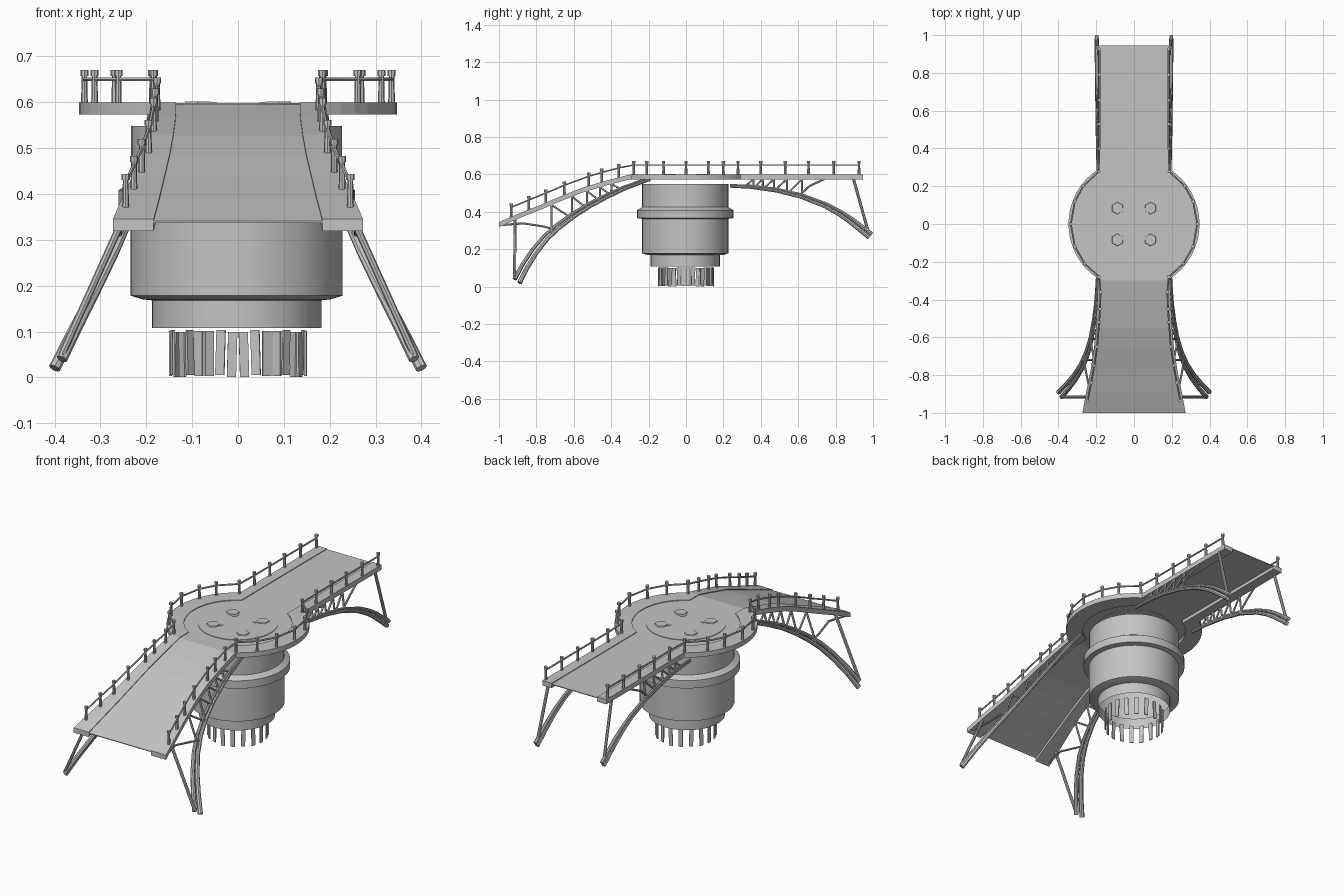
import bpy, bmesh, math
from mathutils import Vector, Matrix

if "Cube" in bpy.data.objects:
    bpy.data.objects.remove(bpy.data.objects["Cube"])

grey = bpy.data.materials.new("plain grey")
grey.use_nodes = True
COLOUR = (0.55, 0.55, 0.55, 1)
grey.diffuse_color = COLOUR
grey.node_tree.nodes["Principled BSDF"].inputs["Base Color"].default_value = COLOUR


def finish(name, bm, smooth=False, normals=True):
    if normals:
        bmesh.ops.recalc_face_normals(bm, faces=bm.faces)
    me = bpy.data.meshes.new(name)
    bm.to_mesh(me)
    bm.free()
    ob = bpy.data.objects.new(name, me)
    bpy.context.collection.objects.link(ob)
    me.materials.append(grey)
    if smooth:
        bpy.ops.object.select_all(action='DESELECT')
        ob.select_set(True)
        bpy.context.view_layer.objects.active = ob
        bpy.ops.object.shade_smooth_by_angle(angle=math.radians(35))
    return ob


def cylinder(bm, a, b, r1, r2=None, sides=8):
    a, b = Vector(a), Vector(b)
    d = b - a
    m = Matrix.Translation((a + b) / 2) @ d.to_track_quat('Z', 'Y').to_matrix().to_4x4()
    bmesh.ops.create_cone(bm, cap_ends=True, segments=sides, radius1=r1,
                          radius2=r1 if r2 is None else r2, depth=d.length, matrix=m)


def tube(bm, pts, r1, r2=None, sides=8):
    """One continuous tube through the points, tapering from r1 to r2."""
    pts = [Vector(p) for p in pts]
    r2 = r1 if r2 is None else r2
    rings = []
    for i, p in enumerate(pts):
        d = (pts[min(i + 1, len(pts) - 1)] - pts[max(i - 1, 0)]).normalized()
        u = d.cross(Vector((0, 0, 1))).normalized()
        v = u.cross(d)
        r = r1 + (r2 - r1) * i / (len(pts) - 1)
        rings.append([bm.verts.new(p + r * (u * math.cos(t) + v * math.sin(t)))
                      for t in (k * math.tau / sides for k in range(sides))])
    for A, B in zip(rings, rings[1:]):
        for k in range(sides):
            n = (k + 1) % sides
            bm.faces.new((A[k], A[n], B[n], B[k]))
    bm.faces.new(rings[0])
    bm.faces.new(rings[-1])


def interp(table, y, col):
    for a, b in zip(table, table[1:]):
        if y <= b[0]:
            break
    return a[col] + (b[col] - a[col]) * (y - a[0]) / (b[0] - a[0])


# Deck stations: y, inner half width, outer half width, height
TOP, R_IN, R_OUT = 0.599, 0.262, 0.347
ramp = [(-1, .184, .273, .345), (-.885, .171, .252, .394), (-.77, .16, .229, .44),
        (-.66, .149, .212, .487), (-.55, .141, .202, .53), (-.42, .136, .195, .568),
        (-.3, .135, .19, TOP)]
flat = [(.3, .135, .19, TOP), (.945, .135, .19, TOP)]
stations = [((i, y), (o, y), z) for y, i, o, z in ramp]
a_in, a_out = math.acos(.135 / R_IN), math.acos(.19 / R_OUT)
for k in range(17):
    t = k / 8 - 1
    stations.append(((R_IN * math.cos(a_in * t), R_IN * math.sin(a_in * t)),
                     (R_OUT * math.cos(a_out * t), R_OUT * math.sin(a_out * t)), TOP))
stations += [((i, y), (o, y), z) for y, i, o, z in flat]

# Raised side walkways
for side, s in (("left", 1), ("right", -1)):
    bm = bmesh.new()
    loops = []
    for (xi, yi), (xo, yo), z in stations:
        loops.append([bm.verts.new(p) for p in (
            (s * xi, yi, z), (s * xo, yo, z), (s * xo, yo, z - .026), (s * xi, yi, z - .026))])
    for A, B in zip(loops, loops[1:]):
        for k in range(4):
            bm.faces.new((A[k], A[k - 1], B[k - 1], B[k]))
    bm.faces.new(loops[0])
    bm.faces.new(loops[-1])
    finish(side + "_walkway", bm)

# Thin roadway between the walkways
bm = bmesh.new()
rows = [[bm.verts.new((s * xi, yi, z - .004 - h)) for s, h in ((-1, 0), (1, 0), (1, .004), (-1, .004))]
        for (xi, yi), _, z in stations]
for A, B in zip(rows, rows[1:]):
    for k in range(4):
        bm.faces.new((A[k], A[k - 1], B[k - 1], B[k]))
bm.faces.new(rows[0])
bm.faces.new(rows[-1])
finish("roadway", bm)

# Round cover and four lobed hatches
bm = bmesh.new()
cylinder(bm, (0, 0, .59), (0, 0, .598), .195, sides=48)
finish("centre_cover", bm)
bm = bmesh.new()
for sx in (-1, 1):
    for sy in (-1, 1):
        cylinder(bm, (sx * .088, sy * .084, .596), (sx * .088, sy * .084, .602), .034, .031, 6)
        cylinder(bm, (sx * .067, sy * .067, .596), (sx * .067, sy * .067, .6), .021, sides=12)
finish("hatches", bm)

# Drum below the platform: closed on top, open at the bottom
bm = bmesh.new()
profile = [(.23, .548), (.23, .425), (.258, .408), (.258, .366), (.231, .362), (.231, .178),
           (.205, .17), (.185, .168), (.185, .108)]
verts = [bm.verts.new((0, 0, .548))] + [bm.verts.new((r, 0, z)) for r, z in profile]
edges = [bm.edges.new(p) for p in zip(verts, verts[1:])]
bmesh.ops.spin(bm, geom=verts + edges, cent=(0, 0, 0), axis=(0, 0, 1),
               angle=math.tau, steps=48, use_duplicate=False)
bmesh.ops.remove_doubles(bm, verts=bm.verts, dist=.0005)
finish("drum", bm, True).location = (-.003, -.004, 0)

# Hanging strips under the drum
bm = bmesh.new()
for k in range(18):
    m = (Matrix.Rotation((k + .25) * math.tau / 18, 4, 'Z')
         @ Matrix.Translation((0, -.148, .05 + .002 * (k % 3)))
         @ Matrix.Rotation(.03 * (k % 3 - 1), 4, 'Y')
         @ Matrix.Diagonal((.02, .005, .098, 1)))
    bmesh.ops.create_cube(bm, size=1, matrix=m)
finish("hanging_strips", bm)


# Railings
def post_base(y):
    if y < -.3:
        return interp(ramp, y, 2) - .016, interp(ramp, y, 3)
    if y > .28:
        return .183, TOP
    return math.sqrt(.335 ** 2 - y * y), TOP


post_ys = [-.935, -.84, -.75, -.65, -.52, -.45, -.36, -.28, -.21, -.12, 0,
           .12, .2, .278, .4, .53, .655, .79, .925]
for side, s in (("left", 1), ("right", -1)):
    bm = bmesh.new()
    line = []
    for y in post_ys:
        x, z = post_base(y)
        z -= .002
        cylinder(bm, (s * x, y, z), (s * x, y, z + .062), .0075, .006)
        cylinder(bm, (s * x, y, z + .06), (s * x, y, z + .073), .009)
        line.append((s * x, y, z + .053))
    tube(bm, line, .0045, sides=6)
    finish(side + "_railing", bm, True)

# Support arches: y, x, z
front_arch = [(-.89, .4, .02), (-.85, .36, .1), (-.8, .318, .18), (-.74, .28, .255),
              (-.675, .252, .315), (-.6, .23, .372), (-.51, .214, .43), (-.42, .203, .477),
              (-.33, .197, .52), (-.19, .19, .573)]
back_arch = [(.235, .19, .535), (.34, .193, .53), (.475, .195, .512), (.61, .196, .48),
             (.743, .197, .428), (.82, .197, .385), (.877, .197, .345), (.98, .197, .262)]


def deck_under(y):
    x = interp(ramp, y, 2) - .012 if y < -.3 else .183
    z = interp(ramp, y, 3) if y < -.3 else TOP
    return Vector((x, y, z - .024))


def arch_at(table, y):
    return Vector((interp(table, y, 1), y, interp(table, y, 2)))


def webbing(table, ys):
    """Zigzag of struts between arch and deck."""
    for a, b in zip(ys, ys[1:]):
        yield arch_at(table, a), deck_under(a)
        yield deck_under(a), arch_at(table, b)


for side, s in (("left", 1), ("right", -1)):
    flip = lambda p: (s * p[0], p[1], p[2])
    # Front arch of twin tubes
    bm = bmesh.new()
    pts = [(x, y, z) for y, x, z in front_arch]
    inner = [(x - .016 * (1 - k / 9), y - .026 * (1 - k / 9), z + .02 - .008 * k / 9)
             for k, (x, y, z) in enumerate(pts)]
    tube(bm, [flip(p) for p in pts], .013, .007)
    tube(bm, [flip(p) for p in inner], .012, .006)
    # Upright, curved brace and webbing
    foot, head = inner[0], deck_under(-.915)
    tube(bm, [flip((foot[0], foot[1], foot[2] + .01)), flip(head)], .008)
    joint = arch_at(front_arch, -.69)
    brace = [deck_under(-.98), deck_under(-.87) - Vector((0, 0, .038)),
             joint + Vector((.0, -.07, .02)), joint]
    tube(bm, [flip(p) for p in brace], .0055)
    for p, q in webbing(front_arch, [-.72, -.61, -.53, -.46, -.4, -.34]):
        tube(bm, [flip(p), flip(q + Vector((.001, .001, 0)))], .0055, sides=6)
    finish(side + "_front_arch", bm, True)

    # Back arch of twin tubes
    bm = bmesh.new()
    pts = [(x, y, z) for y, x, z in back_arch]
    tube(bm, [flip(p) for p in pts], .006, .012)
    tube(bm, [flip((x, y + .015 * k / 7, z + .008 + .01 * k / 7))
              for k, (x, y, z) in enumerate(pts)], .005, .01)
    tube(bm, [flip((.185, .895, .577)), flip((.197, .978, .28))], .008)
    joint = arch_at(back_arch, .6)
    tube(bm, [flip(p) for p in (joint, joint + Vector((0, .06, .055)), deck_under(.74))], .0055)
    for p, q in webbing(back_arch, [.62, .54, .47, .41, .36, .31]):
        tube(bm, [flip(p), flip(q + Vector((.001, .001, 0)))], .0055, sides=6)
    finish(side + "_back_arch", bm, True)
